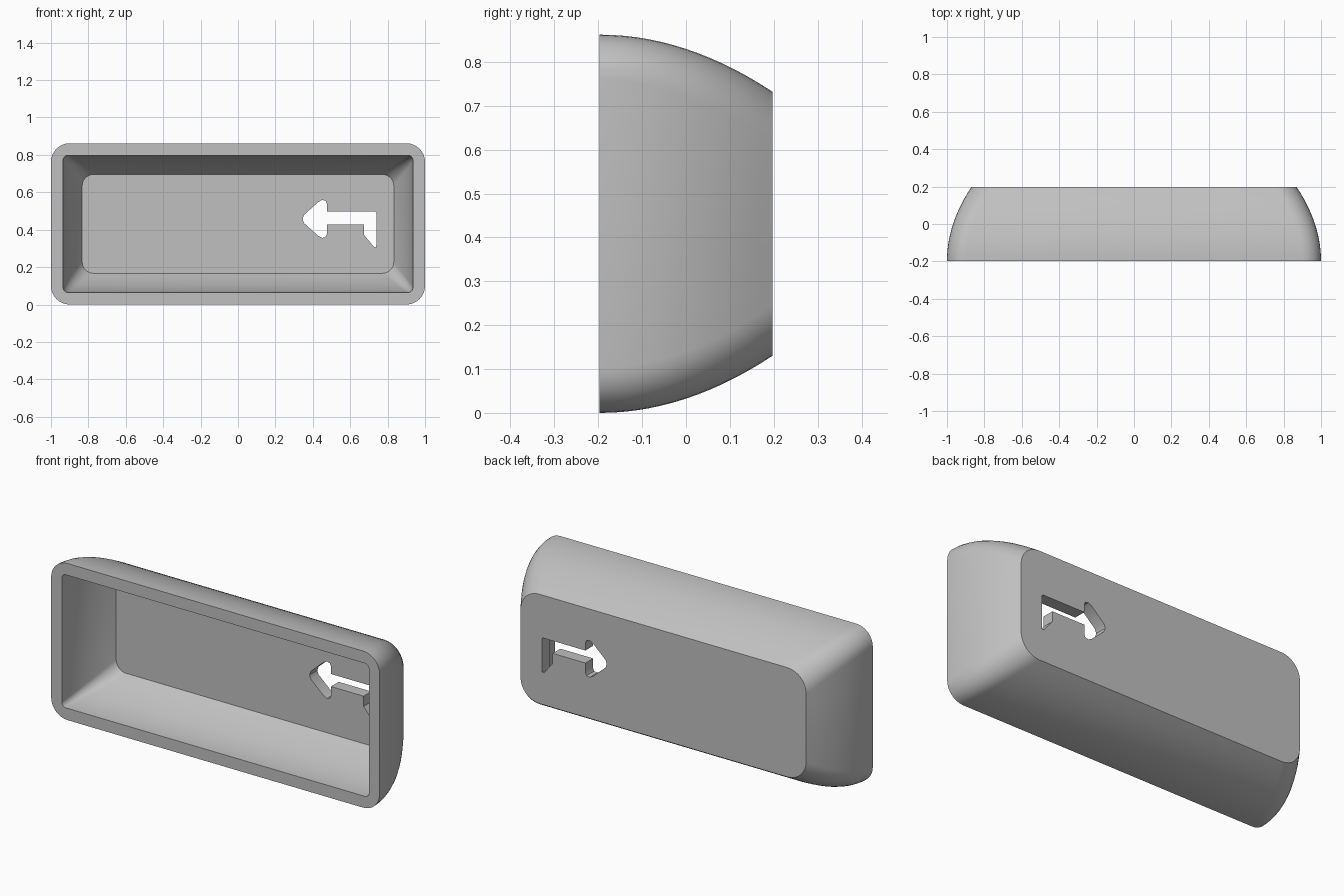
import bpy, bmesh, math

cube = bpy.data.objects.get("Cube")
if cube:
    bpy.data.objects.remove(cube, do_unlink=True)

MID_Z = 0.431
FRONT, BACK, FLOOR = -0.197, 0.197, 0.13
STEPS, CORNER = 14, 8

grey = bpy.data.materials.new("light grey plastic")
grey.use_nodes = True
grey.diffuse_color = (0.53, 0.53, 0.53, 1)
grey.node_tree.nodes["Principled BSDF"].inputs["Base Color"].default_value = grey.diffuse_color


def rounded_ring(bm, half_x, half_z, radius, y):
    """Rounded rectangle of vertices in the plane at y."""
    ring = []
    for q, (sx, sz) in enumerate([(1, 1), (-1, 1), (-1, -1), (1, -1)]):
        for i in range(CORNER + 1):
            a = math.pi / 2 * (q + i / CORNER)
            ring.append(bm.verts.new((sx * (half_x - radius) + radius * math.cos(a), y,
                                      MID_Z + sz * (half_z - radius) + radius * math.sin(a))))
    return ring


def bowed_rings(bm, half_x, half_z, inset, r_front, r_back, y_end):
    """Rings that curve inwards from the front to y_end."""
    rings = []
    for i in range(STEPS + 1):
        t = i / STEPS
        d = inset * t * t
        rings.append(rounded_ring(bm, half_x - d, half_z - d,
                                  r_front + (r_back - r_front) * t, FRONT + (y_end - FRONT) * t))
    return rings


def finish(name, bm):
    bmesh.ops.recalc_face_normals(bm, faces=bm.faces)
    mesh = bpy.data.meshes.new(name)
    bm.to_mesh(mesh)
    bm.free()
    mesh.materials.append(grey)
    obj = bpy.data.objects.new(name, mesh)
    bpy.context.collection.objects.link(obj)
    return obj


# Hollow shell: outer skin, front rim, inner skin and floor
bm = bmesh.new()
outer = bowed_rings(bm, 1.0, 0.431, 0.13, 0.1, 0.115, BACK)
inner = bowed_rings(bm, 0.935, 0.366, 0.102, 0.025, 0.06, FLOOR)
rings = outer[::-1] + inner
for a, b in zip(rings, rings[1:]):
    for i in range(len(a)):
        j = (i + 1) % len(a)
        bm.faces.new((a[i], a[j], b[j], b[i]))
bm.faces.new(rings[0])
bm.faces.new(rings[-1])
shell = finish("key_shell", bm)

# Arrow-shaped cutter
arrow = [(0.352, 0.478), (0.345, 0.457), (0.352, 0.436), (0.428, 0.368), (0.45, 0.356),
         (0.468, 0.36), (0.475, 0.375), (0.475, 0.428), (0.674, 0.428), (0.674, 0.372),
         (0.725, 0.31), (0.737, 0.306), (0.74, 0.318), (0.74, 0.49), (0.733, 0.497),
         (0.475, 0.497), (0.475, 0.54), (0.468, 0.555), (0.45, 0.559), (0.428, 0.547)]
bm = bmesh.new()
face = bm.faces.new([bm.verts.new((x, 0.05, z)) for x, z in arrow])
grown = bmesh.ops.extrude_face_region(bm, geom=[face])["geom"]
bmesh.ops.translate(bm, vec=(0, 0.25, 0), verts=[v for v in grown if isinstance(v, bmesh.types.BMVert)])
cutter = finish("arrow_cutter", bm)

# Cut the arrow through the back wall
cut = shell.modifiers.new("arrow_hole", "BOOLEAN")
cut.object = cutter
cut.operation = "DIFFERENCE"
cut.solver = "EXACT"
bpy.ops.object.select_all(action="DESELECT")
bpy.context.view_layer.objects.active = shell
shell.select_set(True)
bpy.ops.object.modifier_apply(modifier=cut.name)
bpy.data.objects.remove(cutter, do_unlink=True)
bpy.ops.object.shade_smooth_by_angle(angle=math.radians(30))
